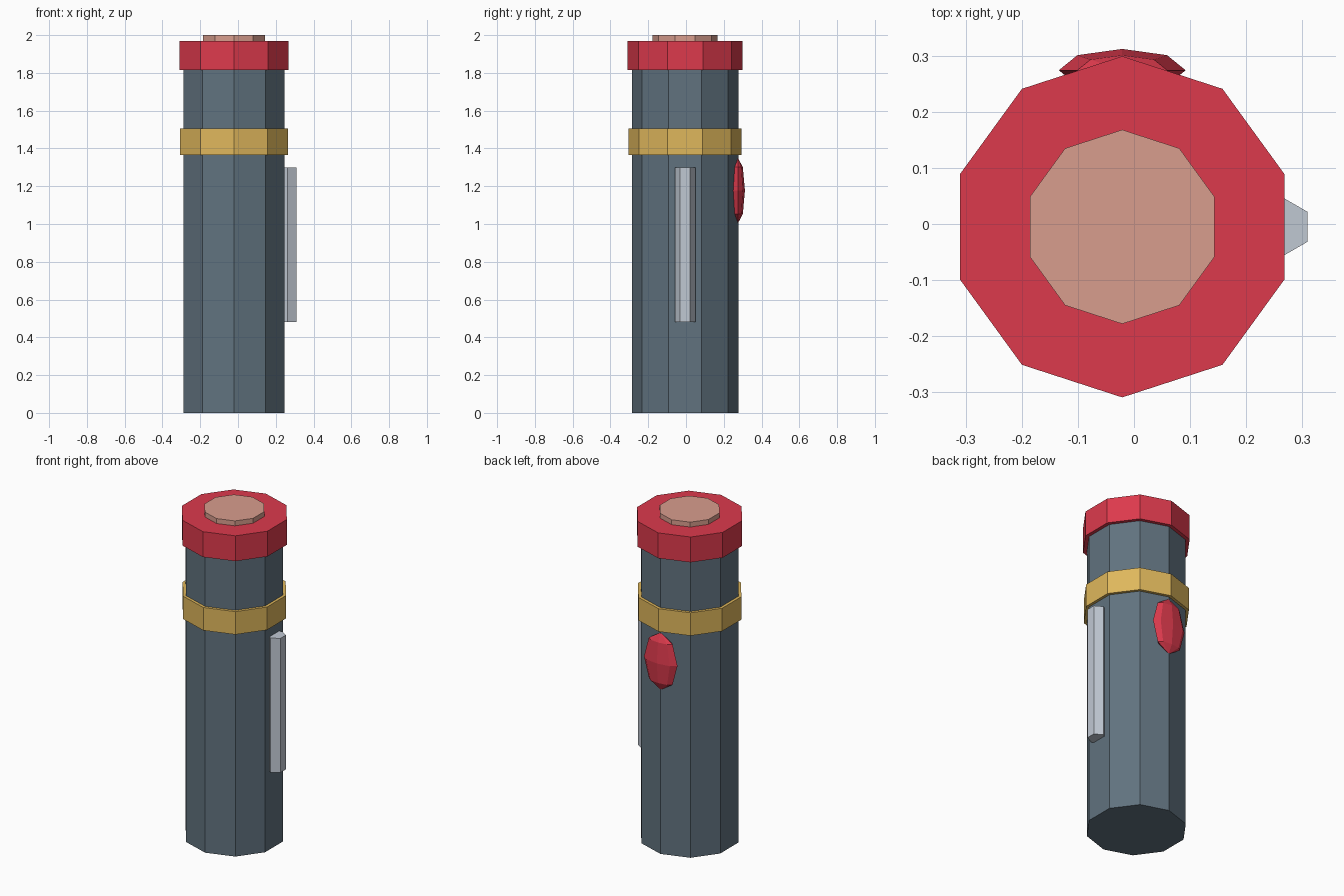
import bpy
import math

cube = bpy.data.objects.get("Cube")
if cube:
    bpy.data.objects.remove(cube, do_unlink=True)

CX, CY = -0.021, -0.005  # axis of the tube


def material(name, rgb):
    mat = bpy.data.materials.new(name)
    mat.use_nodes = True
    mat.diffuse_color = (*rgb, 1)
    mat.node_tree.nodes["Principled BSDF"].inputs["Base Color"].default_value = (*rgb, 1)
    return mat


slate = material("slate", (0.119, 0.17, 0.212))
red = material("red", (0.72, 0.042, 0.073))
gold = material("gold", (0.74, 0.475, 0.107))
salmon = material("salmon", (0.69, 0.34, 0.27))
silver = material("silver", (0.53, 0.58, 0.65))


def finish(name, mat):
    obj = bpy.context.object
    obj.name = obj.data.name = name
    obj.data.materials.append(mat)
    return obj


def prism(name, mat, sides, radius, bottom, top, x=CX):
    # Upright prism with a corner pointing along +y
    bpy.ops.mesh.primitive_cylinder_add(
        vertices=sides, radius=radius, depth=top - bottom,
        location=(x, CY, (bottom + top) / 2))
    return finish(name, mat)


# Ten-sided tube with its band, cap and end button
prism("body", slate, 10, 0.282, 0, 1.82)
prism("band", gold, 10, 0.3, 1.365, 1.505)
prism("cap", red, 10, 0.304, 1.815, 1.97)
prism("end_button", salmon, 10, 0.173, 1.96, 2.0)

# Six-sided rail half sunk into the left side
prism("side_rail", silver, 6, 0.054, 0.48, 1.3, x=0.262)

# Faceted oval switch on the back
bpy.ops.mesh.primitive_uv_sphere_add(
    segments=8, ring_count=4, radius=1, location=(CX, 0.274, 1.177))
switch = finish("back_switch", red)
switch.scale = (0.113, 0.038, 0.175)
